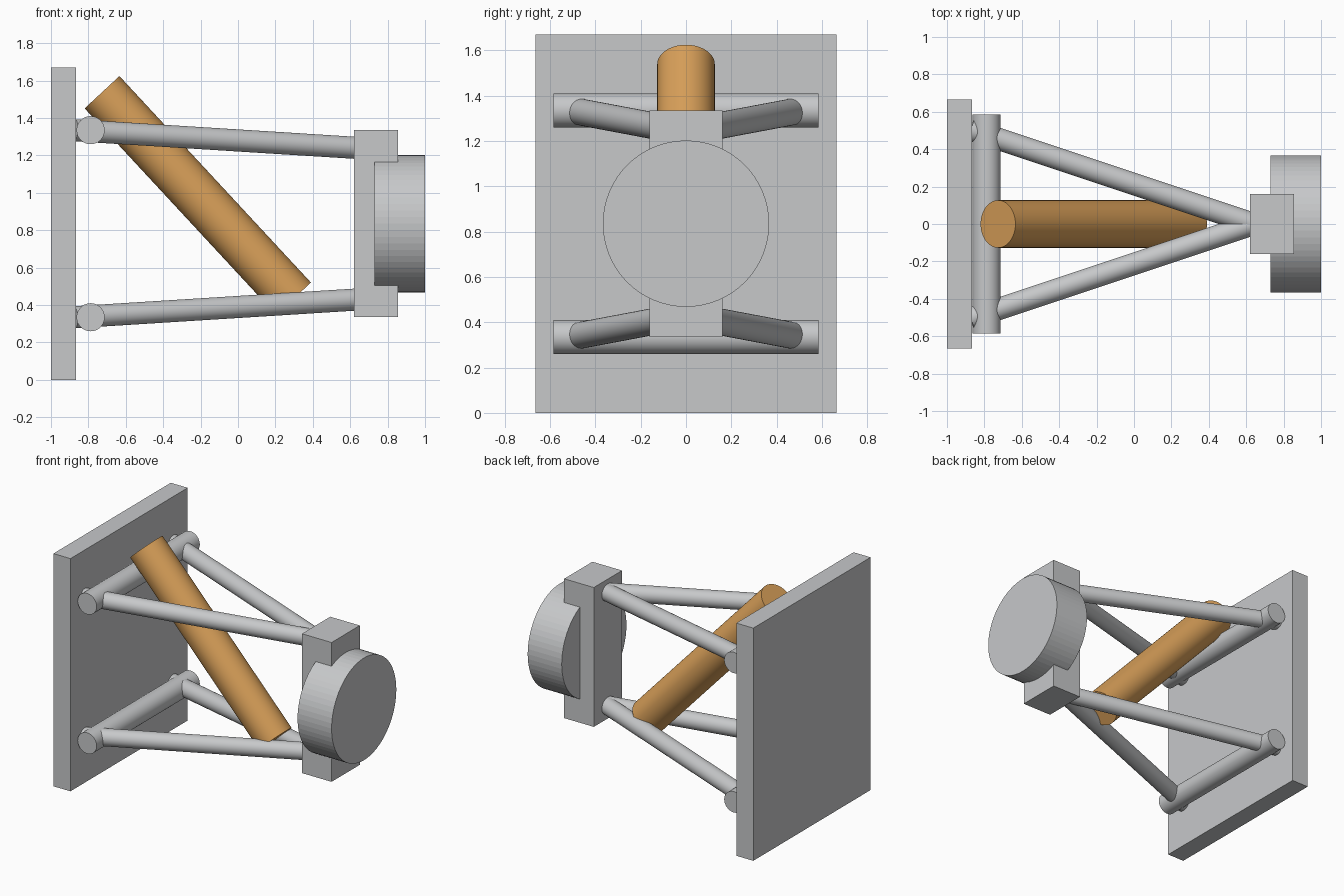
import bpy
import math
from mathutils import Vector

if "Cube" in bpy.data.objects:
    bpy.data.objects.remove(bpy.data.objects["Cube"], do_unlink=True)


def material(name, color):
    m = bpy.data.materials.new(name)
    m.use_nodes = True
    m.diffuse_color = color
    m.node_tree.nodes["Principled BSDF"].inputs["Base Color"].default_value = color
    return m


grey = material("light grey metal", (0.57, 0.58, 0.59, 1))
orange = material("orange", (0.69, 0.35, 0.10, 1))


def box(name, low, high, mat):
    low, high = Vector(low), Vector(high)
    bpy.ops.mesh.primitive_cube_add(size=1, location=(low + high) / 2)
    ob = bpy.context.object
    ob.name = name
    ob.scale = high - low
    bpy.ops.object.transform_apply(location=False, rotation=False, scale=True)
    ob.data.materials.append(mat)
    return ob


def rod(name, start, end, radius, mat, smooth=True):
    start, end = Vector(start), Vector(end)
    axis = end - start
    bpy.ops.mesh.primitive_cylinder_add(
        vertices=64, radius=radius, depth=axis.length, location=(start + end) / 2,
        rotation=axis.to_track_quat("Z", "Y").to_euler())
    ob = bpy.context.object
    ob.name = name
    ob.data.materials.append(mat)
    if smooth:
        bpy.ops.object.shade_smooth_by_angle(angle=math.radians(30))
    return ob


MID = 0.835  # height of the wheel axis

# Mounting plate, upright and hub
box("mounting_plate", (-1, -0.665, 0), (-0.865, 0.665, 1.67), grey)
box("upright", (0.62, -0.16, MID - 0.5), (0.855, 0.16, MID + 0.5), grey)
rod("hub", (0.73, 0, MID), (1, 0, MID), 0.367, grey, smooth=False)

# Upper and lower wishbones: a pivot bar and two converging arms
for level, up in (("upper", 1), ("lower", -1)):
    z = MID + up * 0.5
    rod(level + "_pivot_bar", (-0.788, -0.585, z), (-0.788, 0.585, z), 0.075, grey)
    for side, s in (("left", 1), ("right", -1)):
        rod(f"{level}_{side}_arm", (-0.875, s * 0.505, z),
            (0.64, 0, MID + up * 0.405), 0.059, grey)

# Diagonal spring with the damper inside it
top, bottom = Vector((-0.727, 0, 1.538)), Vector((0.297, 0, 0.434))
inset = (bottom - top).normalized() * 0.003
rod("spring_sleeve", top, bottom, 0.127, orange)
rod("damper_core", top + inset, bottom - inset, 0.07, grey)
